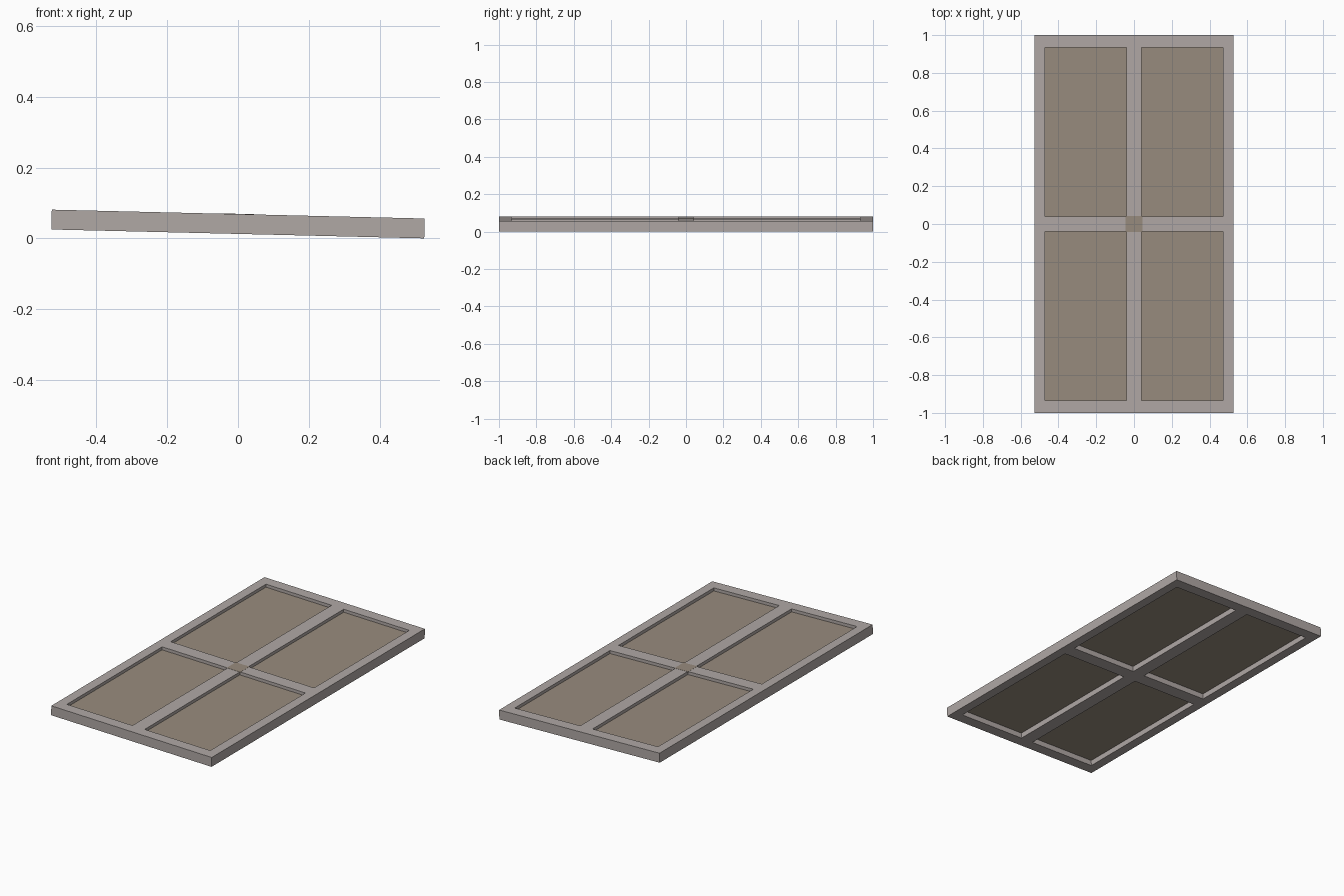
import bpy, bmesh, math
from mathutils import Matrix

if "Cube" in bpy.data.objects:
    bpy.data.objects.remove(bpy.data.objects["Cube"])

HALF_T = 0.028                     # half the frame thickness
XS = [-0.527, -0.471, -0.04, 0.04, 0.471, 0.527]
YS = [-1.0, -0.934, -0.04, 0.04, 0.934, 1.0]
# whole window leans slightly: left side higher than right
TILT = Matrix.Translation((0, 0, 0.0405)) @ Matrix.Rotation(math.radians(1.36), 4, 'Y')


def material(name, rgb):
    m = bpy.data.materials.new(name)
    m.diffuse_color = (*rgb, 1)
    m.use_nodes = True
    m.node_tree.nodes["Principled BSDF"].inputs["Base Color"].default_value = m.diffuse_color
    return m


def finish(bm, name, mat):
    bmesh.ops.recalc_face_normals(bm, faces=bm.faces)
    bm.transform(TILT)
    me = bpy.data.meshes.new(name)
    bm.to_mesh(me)
    bm.free()
    me.materials.append(mat)
    ob = bpy.data.objects.new(name, me)
    bpy.context.collection.objects.link(ob)


def box(name, x0, x1, y0, y1, z0, z1, mat):
    bm = bmesh.new()
    bmesh.ops.create_cube(bm, size=1)
    bm.transform(Matrix.Translation(((x0 + x1) / 2, (y0 + y1) / 2, (z0 + z1) / 2))
                 @ Matrix.Diagonal((x1 - x0, y1 - y0, z1 - z0, 1)))
    finish(bm, name, mat)


grey = material("warm grey frame", (0.434, 0.392, 0.376))
brown = material("dusty brown pane", (0.314, 0.262, 0.209))

# frame with crossing bars: a flat grid with four openings, extruded
bm = bmesh.new()
v = [[bm.verts.new((x, y, -HALF_T)) for y in YS] for x in XS]
for i in range(5):
    for j in range(5):
        if not (i in (1, 3) and j in (1, 3)):
            bm.faces.new((v[i][j], v[i + 1][j], v[i + 1][j + 1], v[i][j + 1]))
ext = bmesh.ops.extrude_face_region(bm, geom=bm.faces[:], use_keep_orig=True)
top = [g for g in ext["geom"] if isinstance(g, bmesh.types.BMVert)]
bmesh.ops.translate(bm, verts=top, vec=(0, 0, 2 * HALF_T))
finish(bm, "window_frame", grey)

# four thin panes set into the openings
for i in (1, 3):
    for j in (1, 3):
        box("pane", XS[i], XS[i + 1], YS[j], YS[j + 1], 0.004, 0.010, brown)

# small square plate where the bars cross
box("centre_plate", -0.045, 0.045, -0.043, 0.043, HALF_T - 0.003, HALF_T + 0.0008, brown)
